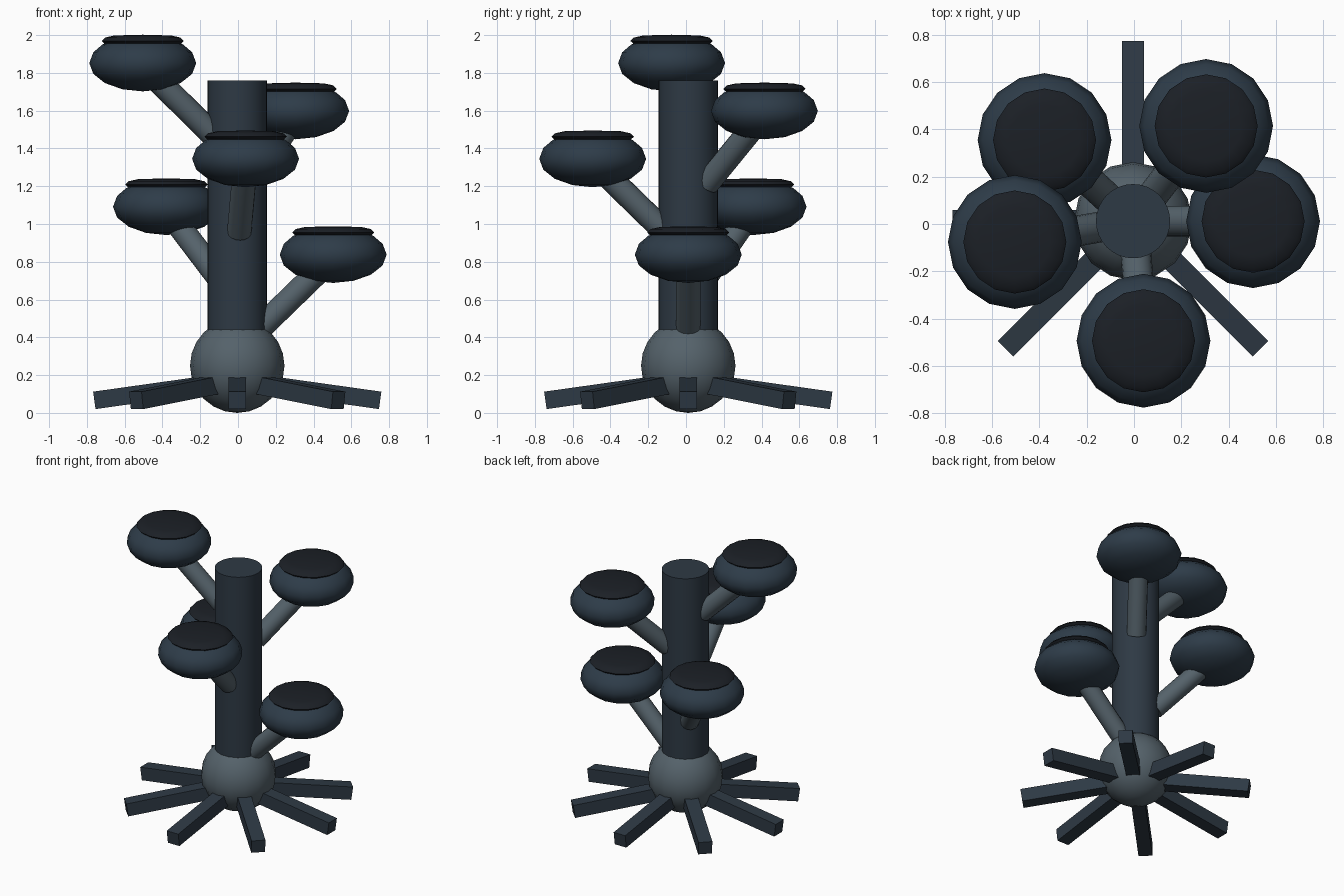
import bpy, math
from mathutils import Vector, Matrix

if "Cube" in bpy.data.objects:
    bpy.data.objects.remove(bpy.data.objects["Cube"])

CX, CY = -0.004, 0.012          # trunk axis


def material(name, rgb):
    m = bpy.data.materials.new(name)
    m.diffuse_color = (*rgb, 1)
    m.use_nodes = True
    m.node_tree.nodes["Principled BSDF"].inputs["Base Color"].default_value = m.diffuse_color
    return m


BARK = material("dark_bark", (0.027, 0.041, 0.058))
LIMB = material("grey_limb", (0.09, 0.122, 0.145))
PAD = material("pad_slate", (0.027, 0.045, 0.066))
CAP = material("pad_top_dark", (0.011, 0.014, 0.019))


def finish(name, mat, smooth=True):
    ob = bpy.context.object
    ob.name = name
    ob.data.materials.append(mat)
    if smooth:
        bpy.ops.object.shade_smooth_by_angle(angle=math.radians(50))
    return ob


def rod(name, a, b, r, mat, sides=16):
    a, b = Vector(a), Vector(b)
    d = b - a
    bpy.ops.mesh.primitive_cylinder_add(
        vertices=sides, radius=r, depth=d.length, location=(a + b) / 2,
        rotation=d.to_track_quat('Z', 'Y').to_euler())
    return finish(name, mat)


def lathe(name, profile, centre, mat, sides=16):
    # profile runs from bottom pole to top pole; poles have radius 0
    verts, faces, rings = [], [], []
    for r, z in profile:
        n = 1 if r == 0 else sides
        rings.append(range(len(verts), len(verts) + n))
        for i in range(n):
            t = math.tau * i / sides
            verts.append((r * math.cos(t), r * math.sin(t), z))
    for lo, hi in zip(rings, rings[1:]):
        for i in range(sides):
            j = (i + 1) % sides
            quad = [lo[i % len(lo)], lo[j % len(lo)], hi[j % len(hi)], hi[i % len(hi)]]
            faces.append(list(dict.fromkeys(quad)))
    me = bpy.data.meshes.new(name)
    me.from_pydata(verts, [], faces)
    ob = bpy.data.objects.new(name, me)
    ob.location = centre
    bpy.context.collection.objects.link(ob)
    bpy.ops.object.select_all(action='DESELECT')
    ob.select_set(True)
    bpy.context.view_layer.objects.active = ob
    return finish(name, mat)


# trunk and bulb at its foot
rod("trunk", (CX, CY, 0.3), (CX, CY, 1.76), 0.157, BARK, 32)
bpy.ops.mesh.primitive_uv_sphere_add(segments=16, ring_count=12, radius=0.25,
                                     location=(CX, CY, 0.25))
finish("base_bulb", LIMB)

# eight sloping square roots
SLOPE = math.radians(8)
for i in range(8):
    bpy.ops.mesh.primitive_cube_add(size=1)
    ob = finish(f"root_{i + 1}", BARK, False)
    ob.matrix_world = (Matrix.Translation((CX, CY, 0.115))
                       @ Matrix.Rotation(i * math.pi / 4, 4, 'Z')
                       @ Matrix.Translation((0.41, 0, 0))
                       @ Matrix.Rotation(SLOPE, 4, 'Y')
                       @ Matrix.Diagonal((0.70, 0.093, 0.093, 1)))

# five branches spiralling up, each with a round pad and dark top
body = [(0, -0.15)]
for k in range(1, 6):
    t = math.radians(-90 + 22.5 * k)
    body.append((0.283 * math.cos(t), 0.15 * math.sin(t)))
body += [(0.215, 0.097), (0.2, 0.105), (0, 0.105)]
cap = [(0, 0.1), (0.2, 0.1), (0.218, 0.117), (0.2, 0.135), (0.15, 0.146), (0, 0.15)]
for i in range(5):
    a = math.radians(137.5 * i)
    z = 0.838 + 0.2535 * i
    ux, uy = math.cos(a), math.sin(a)
    start = (CX + 0.125 * ux, CY + 0.125 * uy, z - 0.385)
    centre = (CX + 0.508 * ux, CY + 0.508 * uy, z)
    end = (CX + 0.48 * ux, CY + 0.48 * uy, z - 0.04)
    rod(f"branch_{i + 1}", start, end, 0.065, LIMB)
    lathe(f"pad_{i + 1}", body, centre, PAD)
    lathe(f"pad_top_{i + 1}", cap, centre, CAP)
